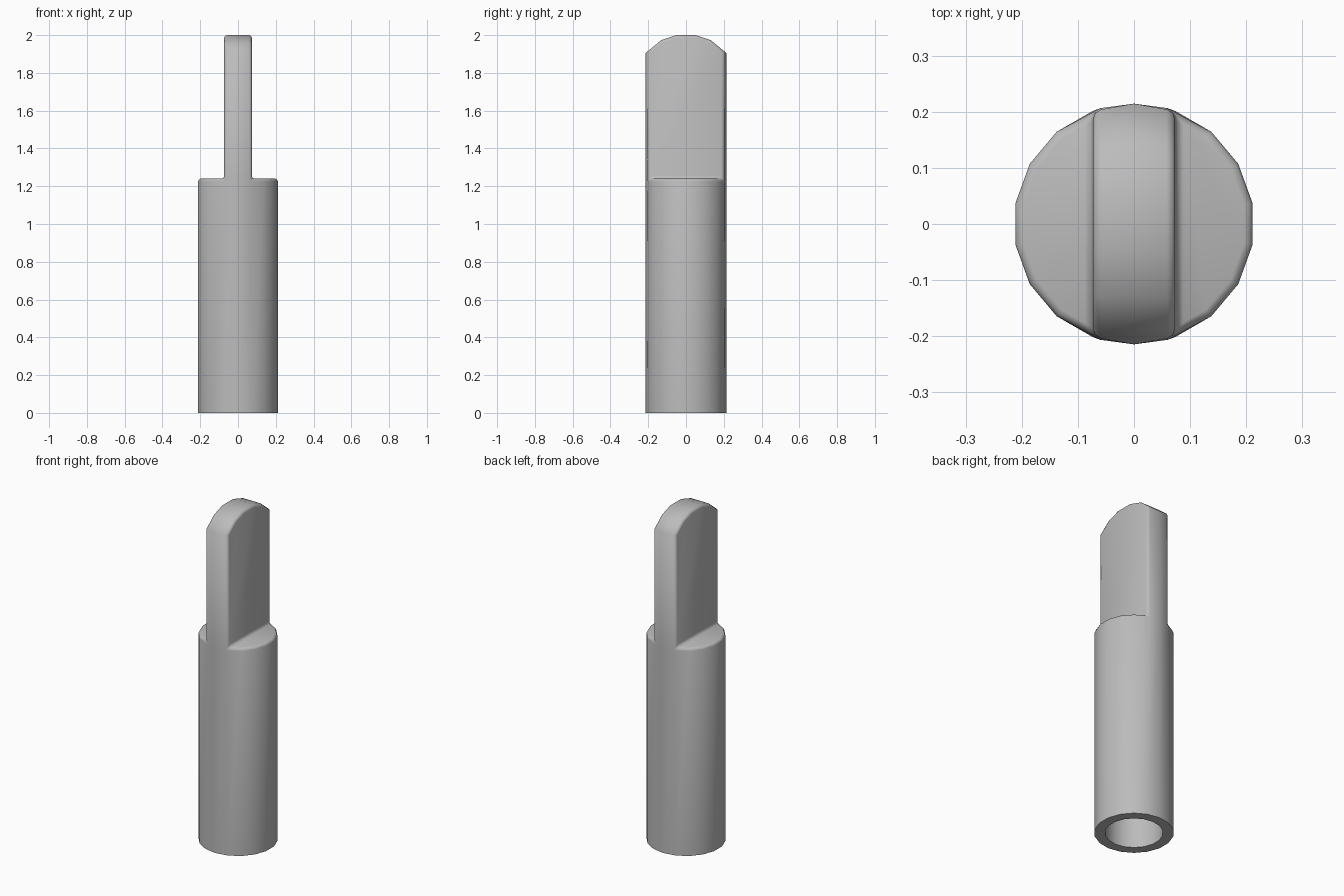
import bpy, bmesh, math
from mathutils import Vector

cube = bpy.data.objects.get("Cube")
if cube:
    bpy.data.objects.remove(cube, do_unlink=True)

RADIUS, SIDES = 0.2145, 18
SHOULDER, TOP = 1.24, 2.0
BORE, BORE_TOP = 0.156, 1.1
BEVEL = 0.015

grey = bpy.data.materials.new("plain grey")
grey.use_nodes = True
colour = (0.5, 0.5, 0.5, 1)
grey.diffuse_color = colour
grey.node_tree.nodes["Principled BSDF"].inputs["Base Color"].default_value = colour

bm = bmesh.new()


def extrude_face(face, height):
    """Extrude one face straight up or down and drop the old face."""
    new = bmesh.ops.extrude_discrete_faces(bm, faces=[face])["faces"][0]
    bmesh.ops.translate(bm, verts=new.verts, vec=(0, 0, height))
    return new


# Round body, with corners pointing to the front and back
ring = []
for i in range(SIDES):
    a = math.tau * i / SIDES + math.pi / 2
    ring.append(bm.verts.new((RADIUS * math.cos(a), RADIUS * math.sin(a), 0)))
base = bm.faces.new(reversed(ring))
rim = [bm.verts.new((v.co.x, v.co.y, SHOULDER)) for v in ring]
for i in range(SIDES):
    j = (i + 1) % SIDES
    bm.faces.new((ring[i], ring[j], rim[j], rim[i]))

# Top split into two shoulders and a middle strip that becomes the blade
half = SIDES // 2
strip = bm.faces.new([rim[i] for i in (-1, 0, 1, half - 1, half, half + 1)])
bm.faces.new(rim[1:half])
bm.faces.new(rim[half + 1:])
extrude_face(strip, TOP + 0.1 - SHOULDER)

# Arched blade end, trimmed by one plane per facet
arch = [(-0.2145, 1.905), (-0.13, 1.974), (-0.05, TOP),
        (0.05, TOP), (0.13, 1.974), (0.2145, 1.905)]
for (y0, z0), (y1, z1) in zip(arch, arch[1:]):
    cut = bmesh.ops.bisect_plane(
        bm, geom=bm.verts[:] + bm.edges[:] + bm.faces[:], dist=1e-5,
        plane_co=(0, y0, z0), plane_no=Vector((0, z0 - z1, y1 - y0)).normalized(),
        clear_outer=True)
    edges = [e for e in cut["geom_cut"]
             if isinstance(e, bmesh.types.BMEdge) and e.is_boundary]
    bmesh.ops.edgeloop_fill(bm, edges=edges)

# Bore in the underside
bmesh.ops.inset_individual(bm, faces=[base],
                           thickness=(RADIUS - BORE) * math.cos(math.pi / SIDES))
extrude_face(base, BORE_TOP)
bmesh.ops.recalc_face_normals(bm, faces=bm.faces[:])


# Soft edges round the flat blade sides and the shoulders
def is_flat(face):
    c = face.calc_center_median()
    side = abs(face.normal.x) > 0.999 and c.z > SHOULDER
    shoulder = face.normal.z > 0.999 and abs(c.z - SHOULDER) < 0.001
    return side or shoulder


soft = {e for f in bm.faces if is_flat(f) for e in f.edges}
bmesh.ops.bevel(bm, geom=list(soft), offset=BEVEL, segments=2, profile=0.5,
                affect='EDGES', clamp_overlap=True)

mesh = bpy.data.meshes.new("bladed_tube")
bm.to_mesh(mesh)
bm.free()
mesh.materials.append(grey)
tube = bpy.data.objects.new("bladed_tube", mesh)
bpy.context.collection.objects.link(tube)

bpy.context.view_layer.objects.active = tube
tube.select_set(True)
bpy.ops.object.shade_smooth_by_angle(angle=math.radians(60))
